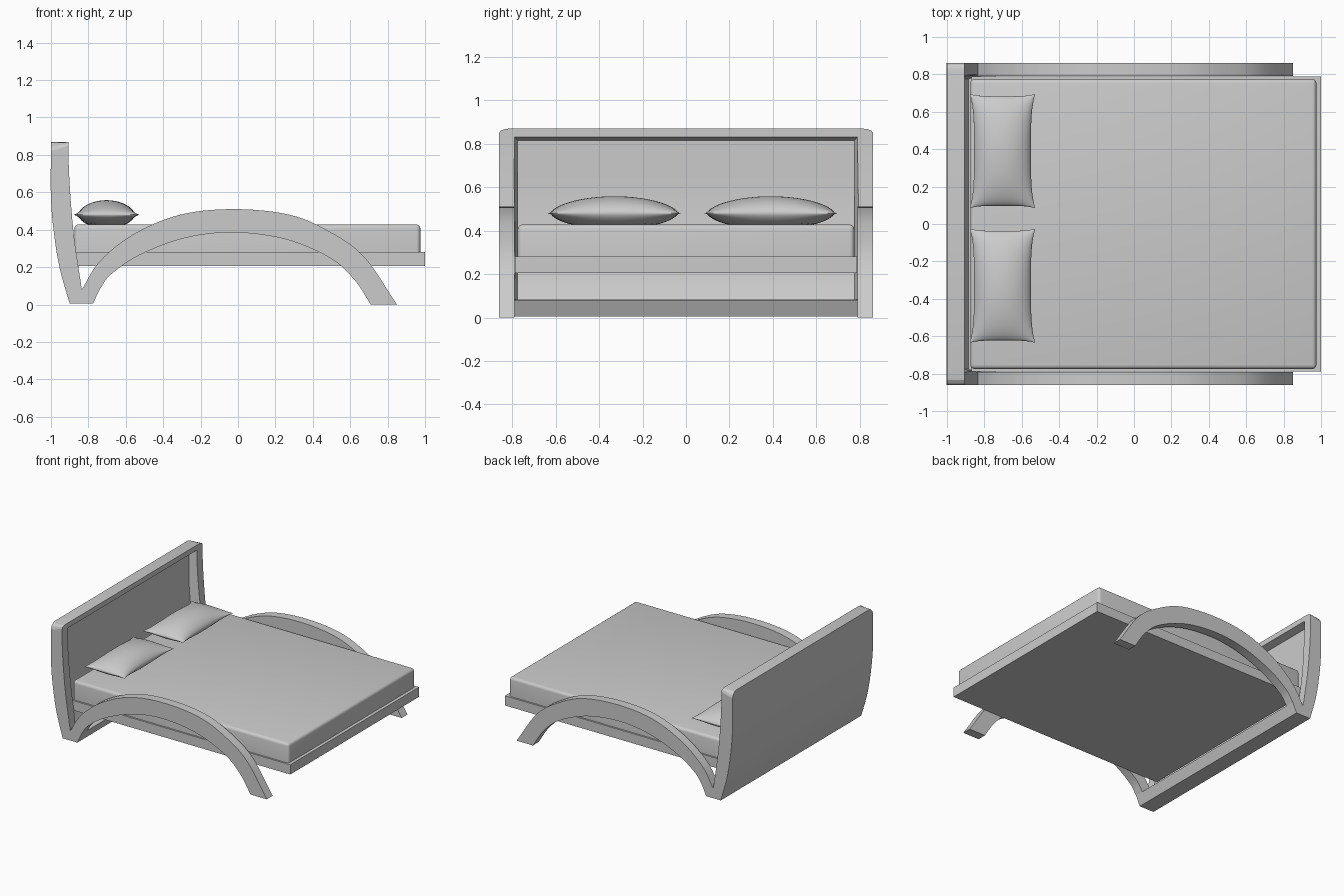
import bpy, bmesh, math
from mathutils import Vector

if "Cube" in bpy.data.objects:
    bpy.data.objects.remove(bpy.data.objects["Cube"])


def spline(pts, n=6):
    """Catmull-Rom curve through 2D points."""
    p = [Vector(q) for q in pts]
    p = [2 * p[0] - p[1]] + p + [2 * p[-1] - p[-2]]
    out = []
    for i in range(1, len(p) - 2):
        a, b, c, d = p[i - 1:i + 3]
        for k in range(n):
            t = k / n
            out.append(0.5 * (2 * b + (c - a) * t + (2 * a - 5 * b + 4 * c - d) * t * t
                              + (3 * b - a - 3 * c + d) * t ** 3))
    return out + [p[-2]]


def finish(name, bm, angle=30):
    bmesh.ops.recalc_face_normals(bm, faces=bm.faces[:])
    me = bpy.data.meshes.new(name)
    bm.to_mesh(me)
    bm.free()
    ob = bpy.data.objects.new(name, me)
    bpy.context.collection.objects.link(ob)
    bpy.ops.object.select_all(action='DESELECT')
    ob.select_set(True)
    bpy.context.view_layer.objects.active = ob
    if angle:
        bpy.ops.object.shade_smooth_by_angle(angle=math.radians(angle))
    return ob


def prism(profile, y0, y1):
    """Extrude an xz profile; y0 and y1 may be functions of the point index."""
    bm = bmesh.new()
    f0 = y0 if callable(y0) else lambda i: y0
    f1 = y1 if callable(y1) else lambda i: y1
    a = [bm.verts.new((p[0], f0(i), p[1])) for i, p in enumerate(profile)]
    b = [bm.verts.new((p[0], f1(i), p[1])) for i, p in enumerate(profile)]
    bm.faces.new(a)
    bm.faces.new(b[::-1])
    n = len(a)
    for i in range(n):
        bm.faces.new((a[i], b[i], b[(i + 1) % n], a[(i + 1) % n]))
    return bm


def box(x0, x1, hy, z0, z1):
    return prism([(x0, z0), (x1, z0), (x1, z1), (x0, z1)], -hy, hy)


# Headboard: curved slab with foot bar and rounded top corners
outer = spline([(-1, .87), (-1, .565), (-.98, .35), (-.95, .18), (-.9, .005)])
inner = spline([(-.835, .08), (-.875, .35), (-.895, .565), (-.905, .75), (-.905, .87)])
bm = prism(outer + [(-.775, .005), (-.74, .08)] + inner, -.86, .86)
corners = [e for e in bm.edges
           if all(v.co.z > .869 for v in e.verts)
           and abs(e.verts[0].co.y - e.verts[1].co.y) < .01]
bmesh.ops.bevel(bm, geom=corners, offset=.05, segments=3, profile=.5, affect='EDGES')
headboard = finish("headboard", bm, 0)

# Recessed front panel, cut with sloping sides
panel = spline([(-.962, .815), (-.962, .565), (-.943, .35), (-.915, .18), (-.885, .084)])
n = len(panel)
half = lambda i: .775 if i < n else .845
cutter = finish("recess_cutter",
                prism(panel + [(-.7, .084), (-.7, .885)], lambda i: -half(i), half), 0)
cutter.hide_render = True
bpy.context.view_layer.objects.active = headboard
mod = headboard.modifiers.new("recess", 'BOOLEAN')
mod.operation = 'DIFFERENCE'
mod.solver = 'EXACT'
mod.object = cutter
bpy.ops.object.modifier_apply(modifier=mod.name)
bpy.data.objects.remove(cutter)
bpy.ops.object.select_all(action='DESELECT')
headboard.select_set(True)
bpy.ops.object.shade_smooth_by_angle(angle=math.radians(20))

# Arched side rails
top = spline([(-.835, .08), (-.74, .23), (-.56, .375), (-.31, .48), (-.02, .51),
              (.275, .48), (.49, .39), (.675, .255), (.85, 0)])
under = spline([(.71, 0), (.62, .135), (.49, .25), (.25, .35), (-.03, .385),
                (-.285, .355), (-.525, .265), (-.68, .16), (-.74, .08)])
for side, s in (("front", -1), ("back", 1)):
    finish(side + "_arch", prism(top + under, s * .79, s * .86))

# Bed base
finish("bed_base", box(-.87, 1, .788, .205, .28), 0)

# Mattress with rounded edges
bm = box(-.875, .975, .775, .27, .428)
soft = [e for e in bm.edges if any(v.co.z > .4 for v in e.verts)]
bmesh.ops.bevel(bm, geom=soft, offset=.022, segments=4, profile=.5, affect='EDGES')
finish("mattress", bm, 40)


# Pillows: two puffed sheets joined at the seam, with flared corners
def pillow(name, cy):
    bm = bmesh.new()
    nu, nv = 20, 28
    for sign, height in ((1, .078), (-1, .075)):
        rows = []
        for i in range(nu + 1):
            u = math.sin(math.pi / 2 * (2 * i / nu - 1))
            row = []
            for j in range(nv + 1):
                v = math.sin(math.pi / 2 * (2 * j / nv - 1))
                puff = height * max(0, (1 - u * u) * (1 - v * v)) ** .6
                if sign < 0:
                    puff = min(puff, .053)
                x = -.703 + .175 * u * (1 - .13 * (1 - v ** 4))
                y = cy + .305 * v * (1 - .04 * (1 - u ** 4))
                row.append(bm.verts.new((x, y, .48 + sign * puff)))
            rows.append(row)
        for r, q in zip(rows, rows[1:]):
            for j in range(nv):
                bm.faces.new((r[j], q[j], q[j + 1], r[j + 1]))
    bmesh.ops.remove_doubles(bm, verts=bm.verts[:], dist=.0001)
    finish(name, bm, 50)


pillow("back_pillow", .39)
pillow("front_pillow", -.33)
